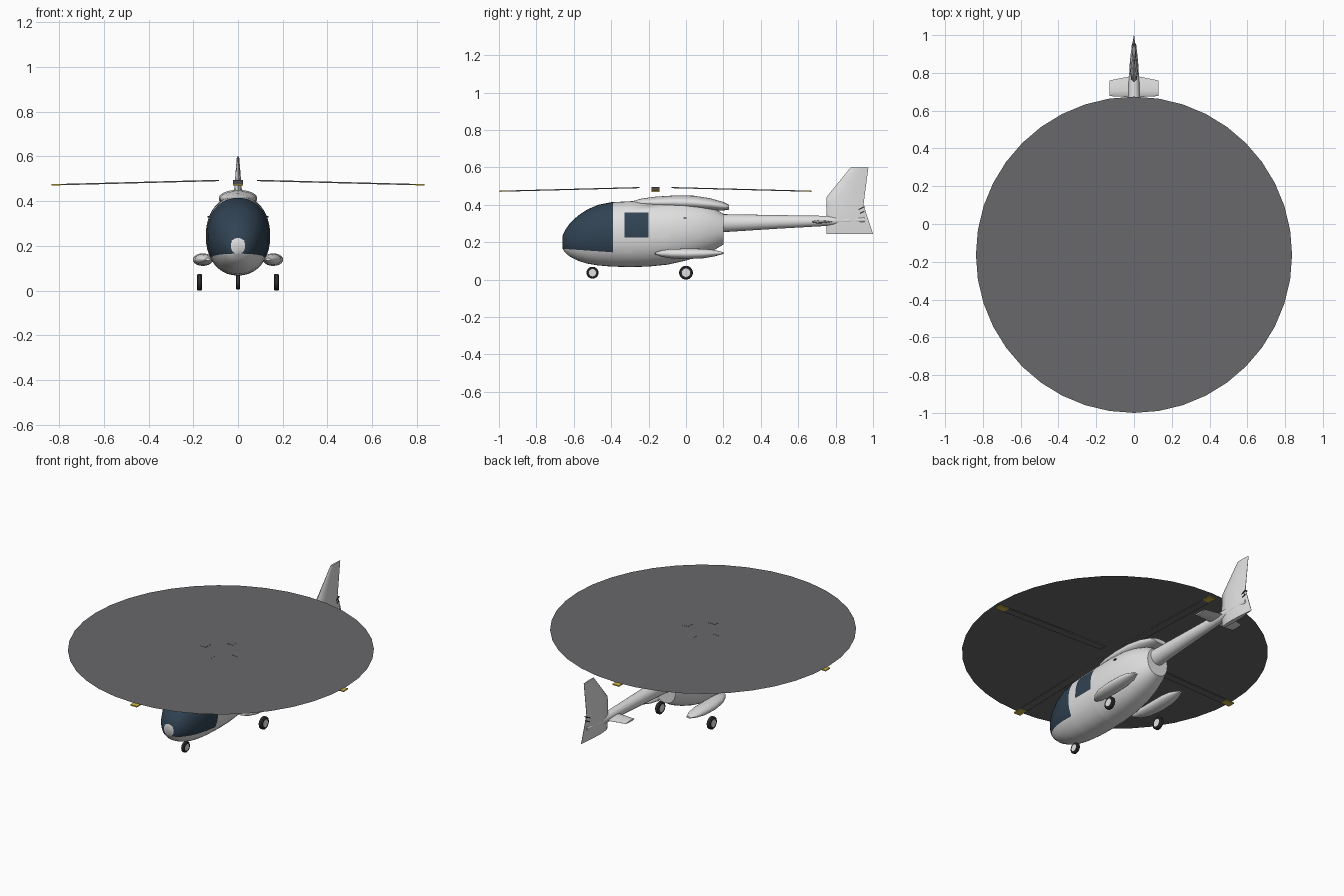
import bpy, bmesh, math
from mathutils import Vector

old = bpy.data.objects.get("Cube")
if old:
    bpy.data.objects.remove(old, do_unlink=True)


def material(name, rgb):
    m = bpy.data.materials.new(name)
    m.use_nodes = True
    m.diffuse_color = (*rgb, 1)
    m.node_tree.nodes["Principled BSDF"].inputs["Base Color"].default_value = (*rgb, 1)
    return m


white = material("body white", (0.75, 0.75, 0.75))
glass = material("window blue", (0.03, 0.055, 0.085))
grey = material("rotor grey", (0.14, 0.14, 0.145))
yellow = material("tip yellow", (0.6, 0.46, 0.06))
black = material("tyre black", (0.03, 0.03, 0.03))


def finish(bm, name, mats, angle=40):
    """Turn a bmesh into a named object with sharp edges kept."""
    bmesh.ops.recalc_face_normals(bm, faces=bm.faces)
    me = bpy.data.meshes.new(name)
    bm.to_mesh(me)
    bm.free()
    for m in mats:
        me.materials.append(m)
    ob = bpy.data.objects.new(name, me)
    bpy.context.collection.objects.link(ob)
    bpy.ops.object.select_all(action='DESELECT')
    ob.select_set(True)
    bpy.context.view_layer.objects.active = ob
    bpy.ops.object.shade_smooth_by_angle(angle=math.radians(angle))
    return ob


def loft(rings):
    """Skin closed rings of equal length and cap both ends."""
    bm = bmesh.new()
    rows = [[bm.verts.new(p) for p in r] for r in rings]
    n = len(rows[0])
    for a, b in zip(rows, rows[1:]):
        for i in range(n):
            j = (i + 1) % n
            bm.faces.new((a[i], a[j], b[j], b[i]))
    bm.faces.new(rows[0])
    bm.faces.new(rows[-1])
    return bm


def oval(y, low, high, half, x=0, n=32, e=2.0):
    """Rounded cross-section at y, from its lowest to highest z."""
    mid, tall = (low + high) / 2, (high - low) / 2
    pts = []
    for k in range(n):
        t = math.tau * k / n
        c, s = math.cos(t), math.sin(t)
        pts.append(Vector((x + half * math.copysign(abs(c) ** (2 / e), c), y,
                           mid + tall * math.copysign(abs(s) ** (2 / e), s))))
    return pts


def foil(front, back, thick):
    """Wing section as (chord position, thickness offset) pairs."""
    shape = [(0, 0), (.06, .6), (.3, 1), (.65, .75), (1, .06)]
    upper = [(front + (back - front) * u, thick * v) for u, v in shape]
    return upper + [(u, -v) for u, v in reversed(upper[1:])]


def box(name, centre, size, mat, rot=0):
    bm = bmesh.new()
    bmesh.ops.create_cube(bm, size=1)
    bmesh.ops.scale(bm, vec=size, verts=bm.verts)
    ob = finish(bm, name, [mat])
    ob.location = centre
    ob.rotation_euler.x = rot
    return ob


# Fuselage: y, bottom, top, half width
body = [(-.66, .165, .235, .032), (-.645, .143, .268, .058), (-.62, .122, .302, .08),
        (-.58, .102, .34, .102), (-.53, .086, .374, .121), (-.47, .076, .4, .134),
        (-.4, .07, .414, .141), (-.3, .067, .419, .144), (-.2, .07, .422, .144),
        (-.1, .08, .424, .142), (0, .102, .42, .133), (.08, .128, .406, .117),
        (.15, .158, .382, .094), (.2, .188, .352, .07)]
bm = loft([oval(*s, n=40, e=2.15) for s in body])
cuts = [((0, -.39, 0), (0, 1, 0)), ((0, -.33, 0), (0, 1, 0)), ((0, -.2, 0), (0, 1, 0)),
        ((0, 0, .225), (0, 0, 1)), ((0, 0, .36), (0, 0, 1)),
        ((0, -.66, .165), (0, .07, 1))]
for co, no in cuts:
    bmesh.ops.bisect_plane(bm, geom=bm.verts[:] + bm.edges[:] + bm.faces[:],
                           plane_co=co, plane_no=no)
for f in bm.faces:
    c = f.calc_center_median()
    windscreen = -.658 < c.y < -.39 and c.z > .165 - .07 * (c.y + .66)
    side_window = -.33 < c.y < -.2 and .225 < c.z < .36
    f.material_index = int(windscreen or side_window)
finish(bm, "fuselage", [white, glass])

# Engine fairing on the roof
fairing = [(-.29, .405, .418, .025), (-.24, .39, .433, .06), (-.16, .38, .444, .08),
           (-.06, .376, .45, .086), (.04, .372, .449, .086), (.13, .37, .435, .078),
           (.2, .37, .415, .062), (.23, .374, .4, .05)]
finish(loft([oval(*s, n=24) for s in fairing]), "engine_fairing", [white])

# Tail boom
boom = [(.15, .25, .352, .05), (.2, .254, .35, .047), (.5, .273, .345, .036),
        (.75, .287, .341, .028), (.86, .296, .338, .022), (.955, .307, .333, .011)]
finish(loft([oval(*s, n=20) for s in boom]), "tail_boom", [white])

# Tail fin: z, leading y, trailing y, half thickness
fin = [(.245, .75, 1.0, .014), (.32, .75, .975, .024), (.40, .75, .949, .021),
       (.44, .75, .954, .018), (.60, .88, .975, .005)]
finish(loft([[Vector((t, y, z)) for y, t in foil(a, b, h)] for z, a, b, h in fin]),
       "tail_fin", [white])

# Tailplane
plane = [(-.13, .677, .76, .005), (-.02, .672, .782, .009),
         (.02, .672, .782, .009), (.13, .677, .76, .005)]
finish(loft([[Vector((x, y, .309 + t)) for y, t in foil(a, b, h)] for x, a, b, h in plane]),
       "tailplane", [white])


# Wheels with pale hubs
def wheel(name, x, y, r, half):
    profile = [(-half, r * .6), (-half, r * .85), (-half * .6, r),
               (half * .6, r), (half, r * .85), (half, r * .6)]
    rings = [[Vector((x + dx, y + q * math.cos(math.tau * k / 24),
                      r0 + q * math.sin(math.tau * k / 24))) for k in range(24)]
             for dx, q in profile for r0 in [.037]]
    bm = loft(rings)
    for f in bm.faces:
        f.material_index = int(len(f.verts) > 4)
    finish(bm, name, [black, white])


wheel("nose_wheel", 0, -.5, .032, .01)

for side, s in (("left", 1), ("right", -1)):
    # Sponson: y, bottom, top, half width, x
    pod = [(-.165, .135, .145, .012, .135), (-.13, .122, .157, .028, .145),
           (-.08, .114, .164, .04, .153), (0, .11, .166, .045, .157),
           (.09, .114, .165, .044, .157), (.15, .124, .159, .035, .157),
           (.2, .137, .147, .015, .157)]
    finish(loft([oval(y, a, b, h, s * x, 20) for y, a, b, h, x in pod]),
           side + "_sponson", [white])
    wheel(side + "_main_wheel", s * .172, 0, .037, .012)
    # Door handle and fin slots
    box(side + "_door_handle", (s * .132, -.005, .33), (.008, .015, .006), black)
    for i, (y, z) in enumerate([(.937, .382), (.935, .357)]):
        box(f"{side}_fin_slot_{i}", (s * .004, y, z), (.009, .04, .006), black, .45)

# Rotor disc, a single thin sheet
centre = Vector((0, -.163, 0))
bm = bmesh.new()
bmesh.ops.create_circle(bm, cap_ends=True, segments=40, radius=.837)
disc = finish(bm, "rotor_disc", [grey])
disc.location = centre + Vector((0, 0, .4935))

# Four drooping blades with yellow tips
for i in range(4):
    rings = []
    for r, z in ((.085, .492), (.775, .4742), (.833, .4727)):
        rings.append([Vector((r, u, z + v)) for u, v in
                      ((-.022, -.003), (.022, -.003), (.022, .003), (-.022, .003))])
    bm = loft(rings)
    for f in bm.faces:
        f.material_index = int(f.calc_center_median().x > .78)
    blade = finish(bm, f"rotor_blade_{i + 1}", [grey, yellow])
    blade.location = centre
    blade.rotation_euler.z = i * math.pi / 2
